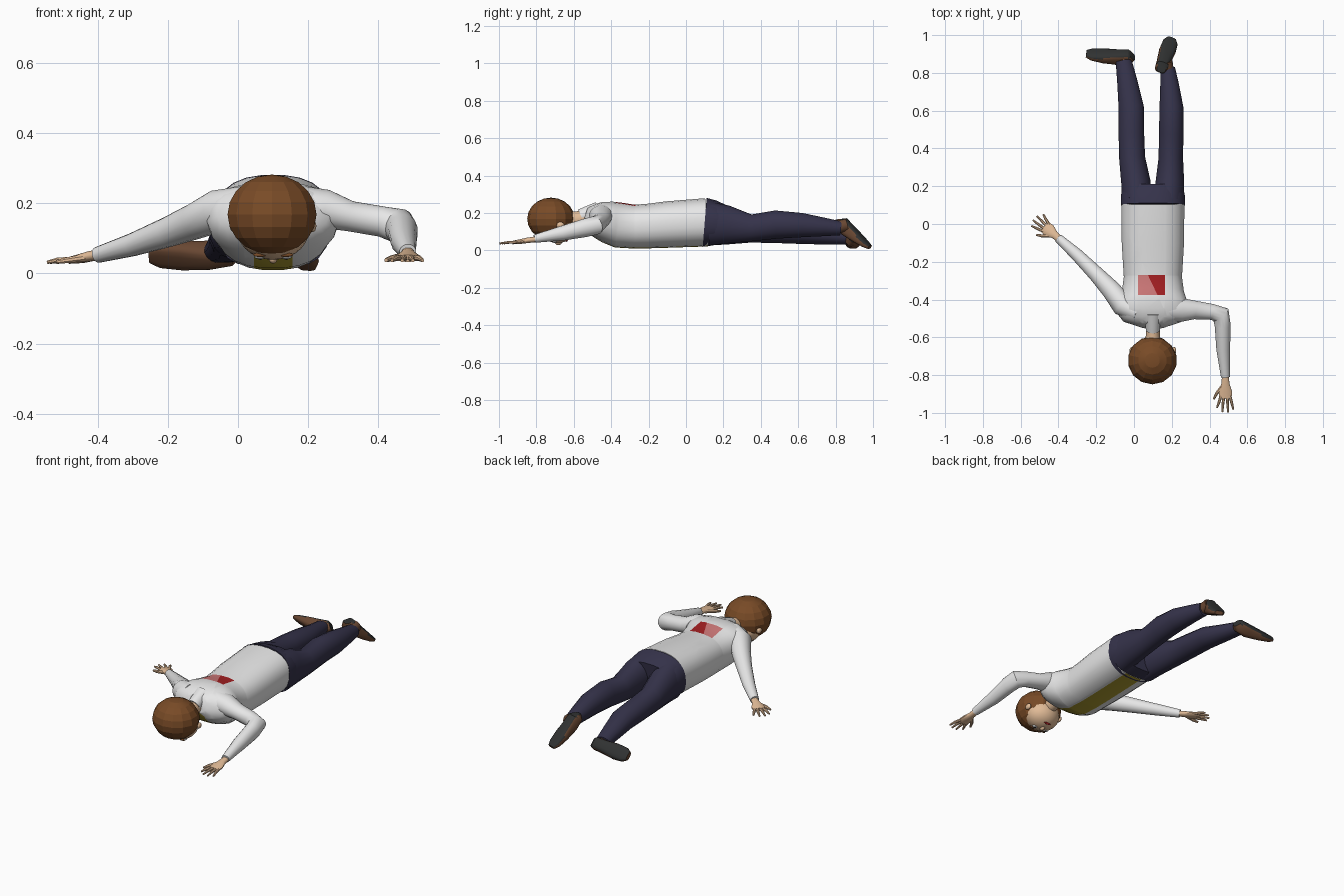
import bpy, bmesh, math
from mathutils import Vector, Matrix


def mat(name, r, g, b):
    m = bpy.data.materials.new(name)
    m.diffuse_color = (r, g, b, 1)
    return m


WHITE = mat("white cloth", 0.80, 0.80, 0.80)
YELLOW = mat("mustard", 0.42, 0.33, 0.03)
NAVY = mat("navy cloth", 0.036, 0.033, 0.07)
HAIR = mat("brown hair", 0.19, 0.07, 0.02)
SKIN = mat("skin", 0.76, 0.50, 0.31)
SHOE = mat("brown leather", 0.14, 0.063, 0.032)
SOLE = mat("dark rubber", 0.03, 0.032, 0.032)
RED = mat("dark red", 0.38, 0.014, 0.016)
PINK = mat("faded red", 0.62, 0.19, 0.19)


def finish(name, bm, mats, angle=40):
    bmesh.ops.recalc_face_normals(bm, faces=bm.faces[:])
    me = bpy.data.meshes.new(name)
    bm.to_mesh(me)
    bm.free()
    for m in mats:
        me.materials.append(m)
    ob = bpy.data.objects.new(name, me)
    bpy.context.collection.objects.link(ob)
    bpy.ops.object.select_all(action='DESELECT')
    ob.select_set(True)
    bpy.context.view_layer.objects.active = ob
    bpy.ops.object.shade_smooth_by_angle(angle=math.radians(angle))
    return ob


def loft_bm(rings, n=16, up=(0, 0, 1), p=2.0):
    """Skin of rings (x, y, z, half width, half height) along a path."""
    bm = bmesh.new()
    pts = [Vector(r[:3]) for r in rings]
    loops = []
    for i, r in enumerate(rings):
        t = (pts[min(i + 1, len(pts) - 1)] - pts[max(i - 1, 0)]).normalized()
        side = t.cross(Vector(up)).normalized()
        top = side.cross(t)
        loop = []
        for k in range(n):
            a = 2 * math.pi * (k + 0.5) / n
            c, s = math.cos(a), math.sin(a)
            u = math.copysign(abs(c) ** (2 / p), c) * r[3]
            v = math.copysign(abs(s) ** (2 / p), s) * r[4]
            loop.append(bm.verts.new(pts[i] + side * u + top * v))
        loops.append(loop)
    for a, b in zip(loops, loops[1:]):
        for k in range(n):
            bm.faces.new((a[k], a[(k + 1) % n], b[(k + 1) % n], b[k]))
    bm.faces.new(loops[0])
    bm.faces.new(loops[-1])
    return bm


def loft(name, rings, m, **kw):
    return finish(name, loft_bm(rings, **kw), [m])


def ball(name, c, r, m, u=16, v=12, angle=40):
    bm = bmesh.new()
    bmesh.ops.create_uvsphere(bm, u_segments=u, v_segments=v, radius=1,
                              matrix=Matrix.Translation(c) @ Matrix.Diagonal((*r, 1)))
    return finish(name, bm, [m], angle)


CX = 0.1
# Coat torso, cut so the shirt panel and back stain are clean faces
bm = loft_bm([(CX, 0.11, 0.150, 0.168, 0.130), (CX, -0.10, 0.138, 0.166, 0.125),
              (CX, -0.20, 0.130, 0.160, 0.120), (CX, -0.28, 0.127, 0.155, 0.118),
              (CX, -0.36, 0.135, 0.165, 0.122), (CX, -0.42, 0.152, 0.185, 0.113),
              (CX, -0.47, 0.165, 0.190, 0.098), (CX, -0.51, 0.175, 0.160, 0.075),
              (CX, -0.54, 0.185, 0.07, 0.045)], n=24, p=2.4)
stain_dir = Vector((0.9, 0.43, 0)).normalized()
stain_mid = Vector((0.1, -0.325, 0))
for co, no in (((0.045, 0, 0), (1, 0, 0)), ((0.155, 0, 0), (1, 0, 0)),
               ((0.02, 0, 0), (1, 0, 0)), ((0.165, 0, 0), (1, 0, 0)),
               ((0, -0.375, 0), (0, 1, 0)), ((0, -0.27, 0), (0, 1, 0)),
               (stain_mid, stain_dir)):
    bmesh.ops.bisect_plane(bm, geom=bm.verts[:] + bm.edges[:] + bm.faces[:],
                           plane_co=co, plane_no=no)
for f in bm.faces:
    c = f.calc_center_median()
    if c.z < 0.14 and 0.045 < c.x < 0.155:
        f.material_index = 1
    elif c.z > 0.15 and 0.02 < c.x < 0.165 and -0.375 < c.y < -0.27:
        f.material_index = 2 if (c - stain_mid).dot(stain_dir) > 0.15 * 0 else 3
finish("coat_torso", bm, [WHITE, YELLOW, RED, PINK])
loft("coat_collar", [(CX, -0.47, 0.215, 0.05, 0.045), (CX, -0.52, 0.20, 0.040, 0.04),
                     (CX, -0.56, 0.18, 0.038, 0.042)], WHITE)
loft("neck", [(CX, -0.50, 0.175, 0.04, 0.045), (CX, -0.58, 0.165, 0.037, 0.045),
              (CX, -0.65, 0.155, 0.045, 0.05)], SKIN)

# Trousers
loft("trouser_hips", [(CX, 0.10, 0.150, 0.170, 0.132), (CX, 0.15, 0.146, 0.170, 0.122),
                      (CX, 0.20, 0.14, 0.160, 0.105)], NAVY, n=24, p=2.4)
loft("trouser_leg_right", [(0.015, 0.13, 0.142, 0.082, 0.118), (0.01, 0.22, 0.132, 0.079, 0.104),
                           (-0.01, 0.35, 0.113, 0.070, 0.073), (-0.014, 0.48, 0.106, 0.069, 0.068),
                           (-0.015, 0.62, 0.095, 0.068, 0.062), (-0.035, 0.75, 0.077, 0.055, 0.047),
                           (-0.055, 0.865, 0.065, 0.043, 0.035)], NAVY)
loft("trouser_leg_left", [(0.185, 0.13, 0.142, 0.082, 0.118), (0.19, 0.22, 0.138, 0.077, 0.104),
                          (0.195, 0.35, 0.120, 0.066, 0.073), (0.197, 0.48, 0.138, 0.066, 0.077),
                          (0.198, 0.62, 0.135, 0.064, 0.066), (0.188, 0.74, 0.125, 0.050, 0.050),
                          (0.178, 0.825, 0.118, 0.040, 0.038)], NAVY)


# Shoes: boxy loft below the sole line, sole faces painted dark
def shoe(name, heel, toe, sole_dir):
    heel, toe, nrm = Vector(heel), Vector(toe), Vector(sole_dir).normalized()
    rings = []
    for t, w, h in ((0, 0.024, 0.026), (0.06, 0.034, 0.036), (0.3, 0.036, 0.038),
                    (0.62, 0.044, 0.027), (0.88, 0.040, 0.017), (1, 0.024, 0.011)):
        rings.append((*(heel.lerp(toe, t) - nrm * h), w, h))
    b = loft_bm(rings, n=16, up=-nrm, p=3.2)
    bmesh.ops.recalc_face_normals(b, faces=b.faces[:])
    for f in b.faces:
        if f.normal.dot(nrm) > 0.4:
            f.material_index = 1
    finish(name, b, [SHOE, SOLE])


shoe("shoe_right", (-0.01, 0.912, 0.085), (-0.253, 0.91, 0.058), (0, 0.75, 0.65))
shoe("shoe_left", (0.155, 0.845, 0.185), (0.203, 0.99, 0.024), (0.3, 0.7, 0.65))
loft("ankle_right", [(-0.052, 0.83, 0.066, 0.034, 0.028), (-0.05, 0.89, 0.063, 0.034, 0.028)], SHOE)
loft("ankle_left", [(0.18, 0.80, 0.12, 0.033, 0.032), (0.172, 0.86, 0.135, 0.033, 0.035)], SHOE)

# Sleeves
loft("sleeve_right", [(0.02, -0.47, 0.19, 0.05, 0.06), (-0.06, -0.43, 0.178, 0.060, 0.060),
                      (-0.12, -0.35, 0.150, 0.052, 0.052), (-0.20, -0.265, 0.118, 0.042, 0.043),
                      (-0.30, -0.165, 0.082, 0.034, 0.033), (-0.40, -0.075, 0.053, 0.024, 0.023)], WHITE)
loft("sleeve_left", [(0.17, -0.45, 0.19, 0.065, 0.062), (0.25, -0.455, 0.184, 0.064, 0.056),
                     (0.32, -0.455, 0.163, 0.050, 0.044), (0.41, -0.465, 0.148, 0.043, 0.044),
                     (0.460, -0.480, 0.135, 0.050, 0.050), (0.470, -0.54, 0.120, 0.043, 0.050),
                     (0.472, -0.66, 0.092, 0.037, 0.040), (0.484, -0.81, 0.062, 0.024, 0.022)], WHITE)


# Hands: palm plus four fingers and a thumb, fanned in the flat
def hand(name, wrist, ang, length, thumb):
    w = Vector(wrist)

    def at(along, across, dz):
        c, s = math.cos(ang), math.sin(ang)
        return (w.x + along * c - across * s, w.y + along * s + across * c, w.z + dz)

    k = length / 0.18
    loft(name + "_palm", [(*at(-0.02, 0, 0), 0.018, 0.016), (*at(0.03 * k, 0, -0.006), 0.022, 0.015),
                          (*at(0.07 * k, 0, -0.013), 0.036, 0.013),
                          (*at(0.105 * k, 0, -0.017), 0.034, 0.010)], SKIN, n=12)
    for i, (base, tip, reach) in enumerate(((-0.025, -0.045, 0.155), (-0.009, -0.016, 0.178),
                                            (0.009, 0.014, 0.18), (0.025, 0.042, 0.165))):
        loft(f"{name}_finger_{i}", [(*at(0.09 * k, base * 0.9, -0.016), 0.009, 0.009),
                                    (*at(0.13 * k, (base + tip) / 2, -0.017), 0.008, 0.008),
                                    (*at(reach * k, tip, -0.023), 0.005, 0.005)], SKIN, n=8)
    loft(name + "_thumb", [(*at(0.04 * k, thumb * 0.012, -0.01), 0.012, 0.011),
                           (*at(0.08 * k, thumb * 0.046, -0.017), 0.009, 0.009),
                           (*at(0.11 * k, thumb * 0.062, -0.022), 0.006, 0.006)], SKIN, n=8)


hand("hand_right", (-0.40, -0.075, 0.055), math.radians(140), 0.165, 1)
hand("hand_left", (0.484, -0.815, 0.06), math.radians(-90), 0.183, -1)

# Head, face down
ball("hair", (0.097, -0.722, 0.168), (0.130, 0.127, 0.114), HAIR, 14, 10, 15)
ball("face", (CX, -0.687, 0.123), (0.102, 0.094, 0.084), SKIN, 20, 14)
ball("nose", (CX, -0.682, 0.040), (0.012, 0.018, 0.012), SKIN, 10, 8)
ball("mouth", (CX, -0.638, 0.052), (0.024, 0.006, 0.006), RED, 10, 8)
for s, tag in ((-1, "right"), (1, "left")):
    ball("eye_" + tag, (CX + s * 0.037, -0.702, 0.048), (0.017, 0.012, 0.007), WHITE, 12, 8)
    ball("pupil_" + tag, (CX + s * 0.037, -0.702, 0.043), (0.007, 0.007, 0.004), SOLE, 10, 6)
    ball("brow_" + tag, (CX + s * 0.037, -0.726, 0.053), (0.021, 0.005, 0.006), HAIR, 10, 6)
    ball("ear_" + tag, (CX + s * 0.112, -0.672, 0.135), (0.012, 0.022, 0.017), SKIN, 10, 8)
